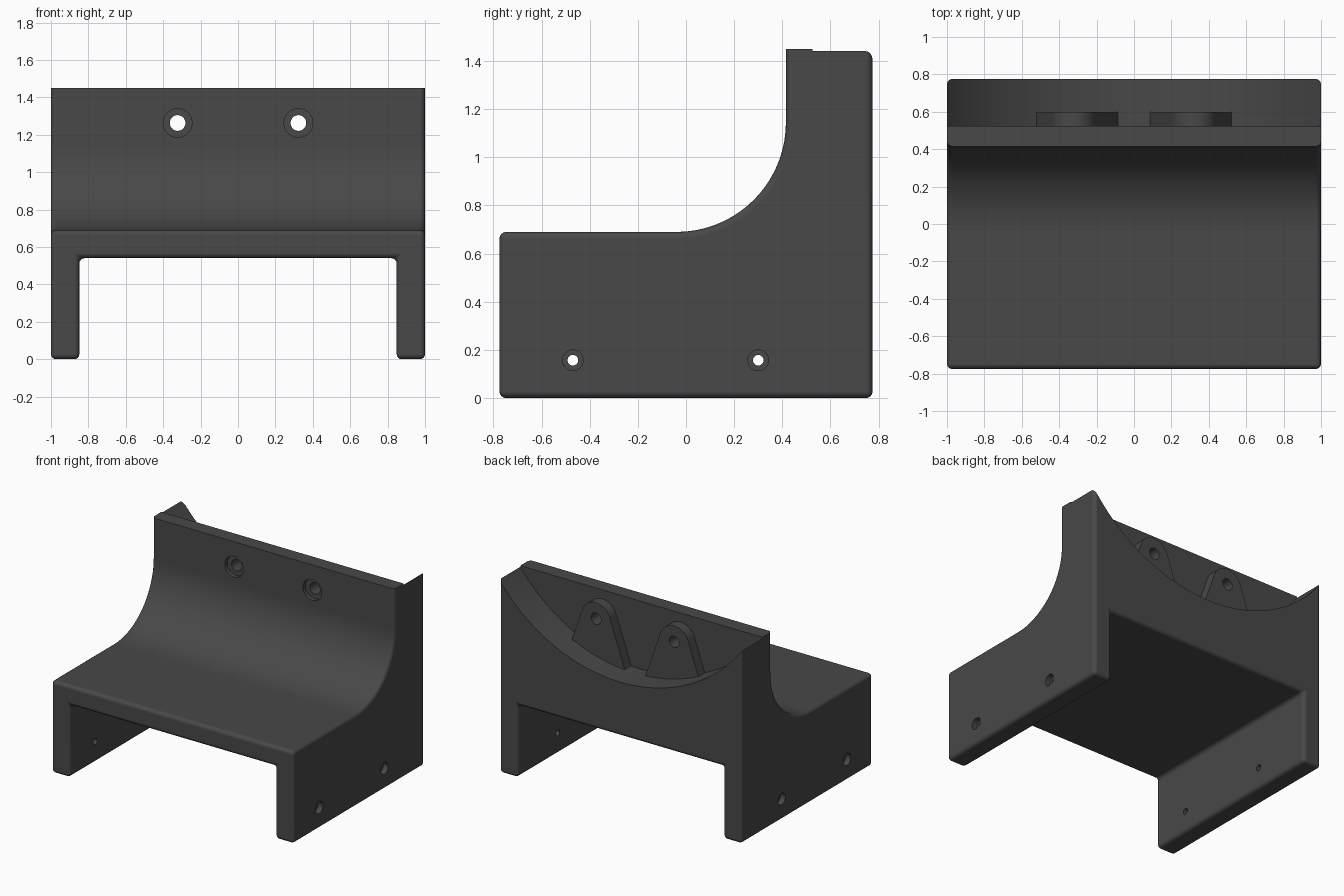
import bpy, bmesh
from math import pi, sin, cos, atan
from mathutils import Matrix, Vector

if "Cube" in bpy.data.objects:
    bpy.data.objects.remove(bpy.data.objects["Cube"])


def to_object(bm, name):
    bmesh.ops.recalc_face_normals(bm, faces=bm.faces)
    mesh = bpy.data.meshes.new(name)
    bm.to_mesh(mesh)
    bm.free()
    ob = bpy.data.objects.new(name, mesh)
    bpy.context.collection.objects.link(ob)
    return ob


def prism(name, points, depth):
    """Extrude a closed loop of 3D points by a vector."""
    bm = bmesh.new()
    face = bm.faces.new([bm.verts.new(p) for p in points])
    new = bmesh.ops.extrude_face_region(bm, geom=[face])["geom"]
    bmesh.ops.translate(bm, vec=depth, verts=[v for v in new if isinstance(v, bmesh.types.BMVert)])
    return to_object(bm, name)


def box(name, lo, hi):
    pts = [(lo[0], lo[1], lo[2]), (hi[0], lo[1], lo[2]), (hi[0], hi[1], lo[2]), (lo[0], hi[1], lo[2])]
    return prism(name, pts, (0, 0, hi[2] - lo[2]))


def rod(name, start, end, radius, segments=32):
    """Cylinder between two points."""
    start, end = Vector(start), Vector(end)
    axis = end - start
    rot = axis.to_track_quat('Z', 'Y').to_matrix().to_4x4()
    bm = bmesh.new()
    bmesh.ops.create_cone(bm, cap_ends=True, segments=segments, radius1=radius, radius2=radius,
                          depth=axis.length,
                          matrix=Matrix.Translation((start + end) / 2) @ rot)
    return to_object(bm, name)


def apply(ob, mod):
    bpy.context.view_layer.objects.active = ob
    bpy.ops.object.modifier_apply(modifier=mod.name)


def cut(ob, cutter):
    mod = ob.modifiers.new("cut", 'BOOLEAN')
    mod.operation, mod.solver, mod.object = 'DIFFERENCE', 'EXACT', cutter
    apply(ob, mod)
    bpy.data.objects.remove(cutter)


# Body: side profile with a concave sweep up to the rear wall
Y, R = 0.775, 0.455
arc = [(-1, -0.04 + R * sin(t), 1.145 - R * cos(t)) for t in [pi / 2 * i / 18 for i in range(19)]]
profile = [(-1, -Y, 0), (-1, Y, 0), (-1, Y, 1.52), (-1, 0.415, 1.52)] + arc[::-1] + [(-1, -Y, 0.69)]
body = prism("bracket_body", profile, (2, 0, 0))

# Channel underneath, then rounded edges
cut(body, box("channel_cutter", (-0.848, -1, -0.5), (0.848, 1, 0.54)))
bevel = body.modifiers.new("bevel", 'BEVEL')
bevel.width, bevel.segments, bevel.limit_method = 0.028, 4, 'ANGLE'
bevel.angle_limit = 0.6
bevel.use_clamp_overlap = False
apply(body, bevel)

# Flat wall top and circular scallop in the back
cut(body, box("top_cutter", (-2, -2, 1.45), (2, 2, 2)))
cut(body, rod("scallop_cutter", (0, 0.525, 2.198), (0, 1.2, 2.198), 1.2545, 160))

# Counterbored screw holes through the side walls
for s in (-1, 1):
    for y in (-0.47, 0.30):
        cut(body, rod("bore", (s * 1.1, y, 0.157), (s * 0.96, y, 0.157), 0.043))
        cut(body, rod("hole", (s * 1.2, y, 0.157), (s * 0.8, y, 0.157), 0.022))

# Tapered bosses behind the rear wall, with counterbored holes
hz, br = 1.263, 0.12
slope = atan(0.35)
for s, side in ((-1, "left"), (1, "right")):
    hx = s * 0.323
    cap = [(hx + br * cos(a), 0.515, hz + br * sin(a))
           for a in [slope + (pi - 2 * slope) * i / 20 for i in range(21)]]
    drop = (cap[0][2] - 0.88) * 0.35
    foot = [(cap[-1][0] - drop, 0.515, 0.88), (cap[0][0] + drop, 0.515, 0.88)]
    boss = prism(side + "_boss", cap + foot, (0, 0.085, 0))
    cut(body, rod("bore", (hx, 0.3, hz), (hx, 0.445, hz), 0.077))
    for part in (body, boss):
        cut(part, rod("hole", (hx, 0.2, hz), (hx, 0.7, hz), 0.042))

# Dark grey finish and smooth shading with sharp edges kept
dark = bpy.data.materials.new("dark_grey")
dark.diffuse_color = (0.065, 0.065, 0.065, 1)
dark.use_nodes = True
dark.node_tree.nodes["Principled BSDF"].inputs["Base Color"].default_value = dark.diffuse_color
for ob in list(bpy.context.scene.objects):
    ob.data.materials.clear()
    ob.data.materials.append(dark)
    bpy.ops.object.select_all(action='DESELECT')
    ob.select_set(True)
    bpy.context.view_layer.objects.active = ob
    bpy.ops.object.shade_smooth_by_angle(angle=0.5)
    normals = ob.modifiers.new("weighted_normals", 'WEIGHTED_NORMAL')
    normals.keep_sharp = True
